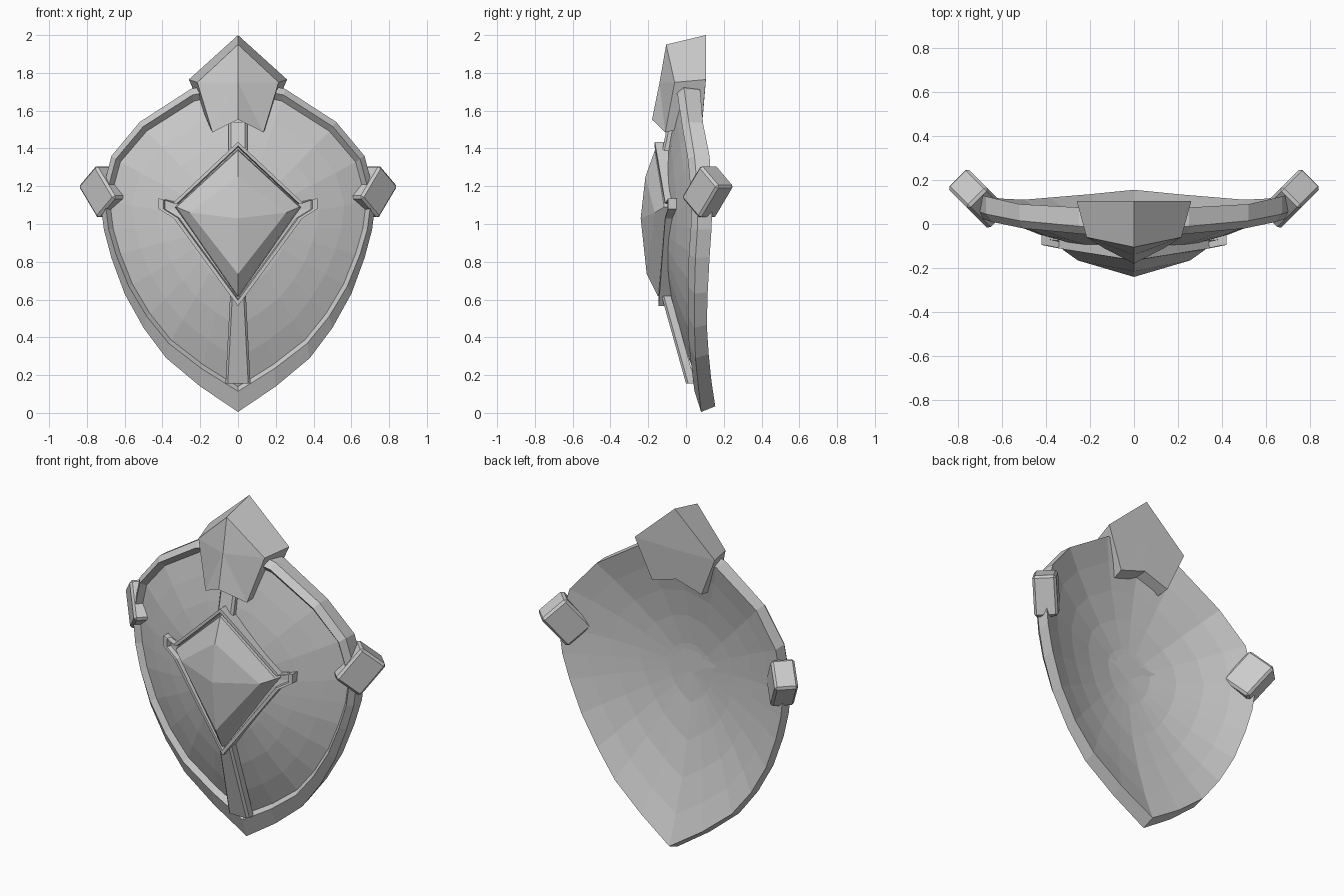
import bpy
from mathutils import Vector

if "Cube" in bpy.data.objects:
    bpy.data.objects.remove(bpy.data.objects["Cube"])


def mirror_ring(half):
    """Close a half outline (starting and ending on x = 0) into a full ring."""
    return half + [(-x, y, z) for x, y, z in reversed(half[1:-1])]


def loft(name, rings):
    """Skin a list of rings; one-point end rings make fans, others are capped."""
    verts, faces, idx = [], [], []
    for r in rings:
        idx.append(list(range(len(verts), len(verts) + len(r))))
        verts += [tuple(p) for p in r]
    for a, b in zip(idx, idx[1:]):
        n = max(len(a), len(b))
        for i in range(n):
            j = (i + 1) % n
            if len(a) == 1:
                faces.append((a[0], b[j], b[i]))
            elif len(b) == 1:
                faces.append((a[i], a[j], b[0]))
            else:
                faces.append((a[i], a[j], b[j], b[i]))
    if len(idx[0]) > 2:
        faces.append(idx[0][::-1])
    if len(idx[-1]) > 2:
        faces.append(idx[-1])
    me = bpy.data.meshes.new(name)
    me.from_pydata(verts, [], faces)
    ob = bpy.data.objects.new(name, me)
    bpy.context.collection.objects.link(ob)
    bpy.context.view_layer.objects.active = ob
    ob.select_set(True)
    bpy.ops.object.mode_set(mode='EDIT')
    bpy.ops.mesh.select_all(action='SELECT')
    bpy.ops.mesh.normals_make_consistent(inside=False)
    bpy.ops.object.mode_set(mode='OBJECT')
    ob.select_set(False)
    return ob


# Shield: half outline as (x, z, front edge y, back edge y)
outline = [(0, 1.77, -.03, .07), (.25, 1.715, -.01, .075), (.52, 1.54, .015, .09),
           (.67, 1.36, .045, .125), (.73, 1.13, .065, .14), (.71, .97, .06, .135),
           (.67, .82, .05, .125), (.60, .63, .045, .115), (.50, .45, .045, .11),
           (.38, .29, .05, .12), (.20, .14, .065, .135), (0, .005, .08, .155)]
ZC = 1.0


def rim(sx, up, low, front, dy):
    return mirror_ring([(x * sx, (a if front else b) + dy,
                         ZC + (z - ZC) * (up if z > ZC else low))
                        for x, z, a, b in outline])


def dome(ring, s, yc):
    return [(x * s, yc + (y - yc) * s ** 1.9, ZC + (z - ZC) * s) for x, y, z in ring]


back = rim(1, .99, .97, False, 0)
edge = rim(1, 1, 1, True, 0)
ridge = rim(.965, .955, .89, True, -.035)
inner = rim(.93, .91, .865, True, -.005)
steps = (.2, .42, .63, .83)
loft("shield_body",
     [[(0, -.05, ZC)]] + [dome(back, s, -.05) for s in steps] + [back, edge, ridge, inner]
     + [dome(inner, s, -.125) for s in reversed(steps)] + [[(0, -.125, ZC)]])

# Crest block at the top, with a ridge down the front
crest_front = mirror_ring([(0, -.105, 1.95), (.215, -.06, 1.75), (.135, -.11, 1.485), (0, -.18, 1.553)])
crest_back = mirror_ring([(0, .105, 2.0), (.26, .105, 1.765), (.16, .085, 1.53), (0, .09, 1.58)])
loft("crest", [[(0, -.14, 1.75)], crest_front, crest_back, [(0, .105, 1.76)]])

# Diamond frame with side tabs
frame = mirror_ring([(0, -.165, 1.435), (.345, -.11, 1.11), (.42, -.095, 1.135),
                     (.42, -.095, 1.08), (.34, -.11, 1.03), (0, -.145, .565)])


def inset(ring, k, dy):
    return [(x * k, y + dy, 1.07 + (z - 1.07) * k) for x, y, z in ring]


loft("diamond_frame", [inset(frame, 1.0, .065), frame, inset(frame, .94, -.002),
                       inset(frame, .92, .025), [(0, -.12, 1.05)]])

# Faceted gem inside the frame
gem = [mirror_ring([(0, -.115, 1.40), (.335, -.07, 1.09), (0, -.10, .605)]),
       mirror_ring([(0, -.165, 1.39), (.325, -.115, 1.09), (0, -.15, .62)]),
       mirror_ring([(0, -.215, 1.25), (.255, -.165, 1.06), (0, -.208, .735)]),
       [(0, -.24, 1.03)]]
loft("gem", gem)


# Straps above and below the diamond
def strap(name, top, bottom, depth):
    """top and bottom are (half width, front y, z)."""
    rings = []
    for w, y, z in (top, bottom):
        rings.append([(-w, y + depth, z), (-w, y + .012, z), (-w + .012, y, z),
                      (w - .012, y, z), (w, y + .012, z), (w, y + depth, z)])
    loft(name, rings)


strap("upper_strap", (.05, -.095, 1.54), (.05, -.13, 1.37), .06)
strap("lower_strap", (.042, -.13, .62), (.066, .0, .155), .05)

# Bevelled clips on both edges
u = Vector((.54, .54, -.64)).normalized()
v = Vector((-.7, .7, 0)).normalized()
w = u.cross(v).normalized()
if w.z < 0:
    w = -w
for side, sx in (("right", 1), ("left", -1)):
    rings = []
    for k in (-1, 1):
        ring = []
        for i, j in ((-1, -1), (1, -1), (1, 1), (-1, 1)):
            p = Vector((.707, .115, 1.17)) + u * .088 * i + v * .064 * j + w * .112 * k
            ring.append((p.x * sx, p.y, p.z))
        rings.append(ring)
    clip = loft(side + "_clip", rings)
    bev = clip.modifiers.new("bevel", 'BEVEL')
    bev.width = .013
    bev.segments = 1
